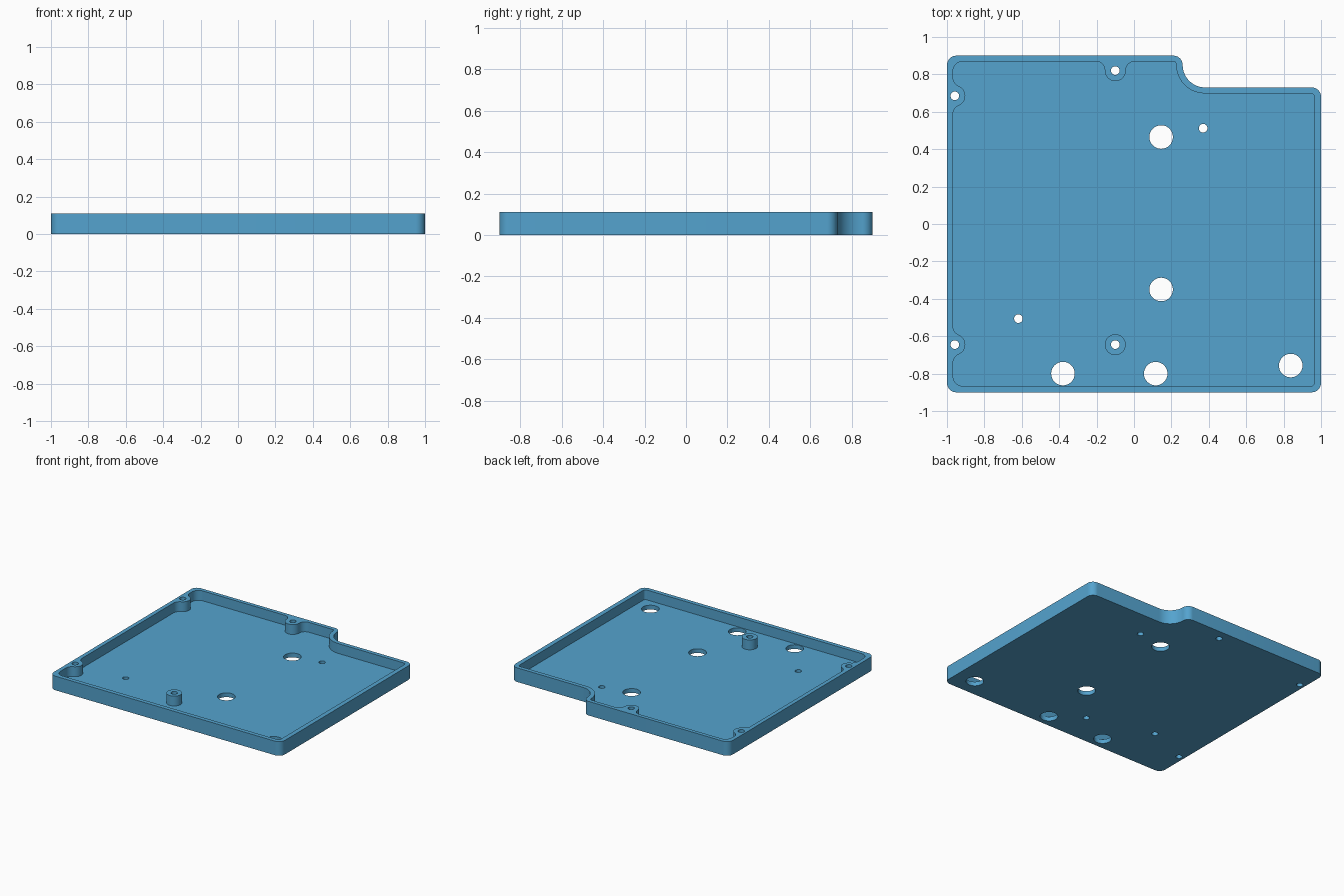
import bpy, bmesh, math
from mathutils import Vector

if "Cube" in bpy.data.objects:
    bpy.data.objects.remove(bpy.data.objects["Cube"])

HEIGHT, FLOOR = 0.11, 0.033
LEFT = -0.968          # inner face of the left wall


def arc(cx, cy, r, a0, a1, n):
    """Points on an arc, angles in degrees."""
    return [(cx + r * math.cos(math.radians(a0 + (a1 - a0) * i / n)),
             cy + r * math.sin(math.radians(a0 + (a1 - a0) * i / n))) for i in range(n + 1)]


def rounded(corners, n=10):
    """Outline with each (x, y, radius) corner rounded by a fillet."""
    out = []
    for i, (x, y, r) in enumerate(corners):
        if r == 0:
            out.append((x, y))
            continue
        p = Vector((x, y))
        a = (Vector(corners[i - 1][:2]) - p).normalized()
        b = (Vector(corners[(i + 1) % len(corners)][:2]) - p).normalized()
        half = a.angle(b) / 2
        centre = p + (a + b).normalized() * (r / math.sin(half))
        start = p + a * (r / math.tan(half)) - centre
        end = p + b * (r / math.tan(half)) - centre
        a0 = math.degrees(math.atan2(start.y, start.x))
        sweep = math.degrees(math.atan2(start.x * end.y - start.y * end.x, start.dot(end)))
        out += arc(centre.x, centre.y, r, a0, a0 + sweep, n)
    return out


def side_boss(y):
    """Rounded bump on the left inner wall, traced downwards."""
    rf, d, cx = 0.053, 0.1, -0.958
    fx = LEFT + rf
    t = math.degrees(math.atan2(d, fx - cx))
    rb = math.hypot(d, fx - cx) - rf
    pts = arc(fx, y + d, rf, 180, 180 + t, 10)
    pts += arc(cx, y, rb, t, -t, 20)[1:-1]
    pts += arc(fx, y - d, rf, 180 - t, 180, 10)
    return [(px, py, 0) for px, py in pts]


# Outer outline with the stepped back edge
outer = rounded([(-1, -0.9, 0.05), (1, -0.9, 0.05), (1, 0.73, 0.05),
                 (0.26, 0.73, 0.12), (0.26, 0.9, 0.049), (-1, 0.9, 0.05)])

# Pocket outline with the back boss and two left bosses
inner = rounded([(LEFT, -0.867, 0.055), (0.964, -0.867, 0.018), (0.964, 0.698, 0.018),
                 (0.225, 0.698, 0.154), (0.225, 0.87, 0.016),
                 (-0.044, 0.87, 0.049), (-0.044, 0.764, 0.0555),
                 (-0.156, 0.764, 0.0555), (-0.156, 0.87, 0.049),
                 (LEFT, 0.87, 0.055)] + side_boss(0.685) + side_boss(-0.645))


def circle(x, y, r, n=32):
    return arc(x, y, r, 0, 360, n)[:-1]


SCREW = 0.023
rim_holes = [circle(x, y, SCREW) for x, y in [(-0.958, 0.685), (-0.958, -0.645), (-0.1, 0.82)]]
boss_hole = circle(-0.1, -0.645, SCREW)
boss = circle(-0.1, -0.645, 0.056)
floor_holes = [circle(x, y, 0.063) for x, y in
               [(0.145, 0.465), (0.145, -0.35), (-0.38, -0.8), (0.116, -0.8), (0.838, -0.757)]]
floor_holes += [circle(x, y, SCREW) for x, y in [(0.37, 0.512), (-0.618, -0.506)]]

bm = bmesh.new()


def ring(points, z):
    verts = [bm.verts.new((x, y, z)) for x, y in points]
    edges = [bm.edges.new((v, verts[(i + 1) % len(verts)])) for i, v in enumerate(verts)]
    return verts, edges


def wall(points, z0, z1):
    """Vertical wall along an outline; returns its bottom and top edges."""
    low, low_edges = ring(points, z0)
    high, high_edges = ring(points, z1)
    for i in range(len(low)):
        j = (i + 1) % len(low)
        bm.faces.new((low[i], low[j], high[j], high[i]))
    return low_edges, high_edges


def cap(loops, up):
    """Flat face bounded by an outline with holes."""
    edges = [e for loop in loops for e in loop]
    bmesh.ops.triangle_fill(bm, use_beauty=True, use_dissolve=False, edges=edges,
                            normal=(0, 0, 1 if up else -1))


# Walls of the tray, pocket, post and holes
outer_low, outer_top = wall(outer, 0, HEIGHT)
pocket_low, pocket_top = wall(inner, FLOOR, HEIGHT)
post_low, post_top = wall(boss, FLOOR, HEIGHT)
rim_walls = [wall(h, 0, HEIGHT) for h in rim_holes]
floor_walls = [wall(h, 0, FLOOR) for h in floor_holes]
bore_low, bore_top = wall(boss_hole, 0, HEIGHT)

# Underside, rim, pocket floor and post top
cap([outer_low, bore_low] + [w[0] for w in rim_walls + floor_walls], False)
cap([outer_top, pocket_top] + [w[1] for w in rim_walls], True)
cap([pocket_low, post_low] + [w[1] for w in floor_walls], True)
cap([post_top, bore_top], True)
bmesh.ops.recalc_face_normals(bm, faces=bm.faces)

mesh = bpy.data.meshes.new("case_tray")
bm.to_mesh(mesh)
bm.free()
tray = bpy.data.objects.new("case_tray", mesh)
bpy.context.collection.objects.link(tray)

blue = bpy.data.materials.new("mid_blue")
blue.diffuse_color = (0.089, 0.367, 0.62, 1)
blue.use_nodes = True
blue.node_tree.nodes["Principled BSDF"].inputs["Base Color"].default_value = blue.diffuse_color
mesh.materials.append(blue)

bpy.context.view_layer.objects.active = tray
tray.select_set(True)
bpy.ops.object.shade_smooth_by_angle(angle=math.radians(30))
